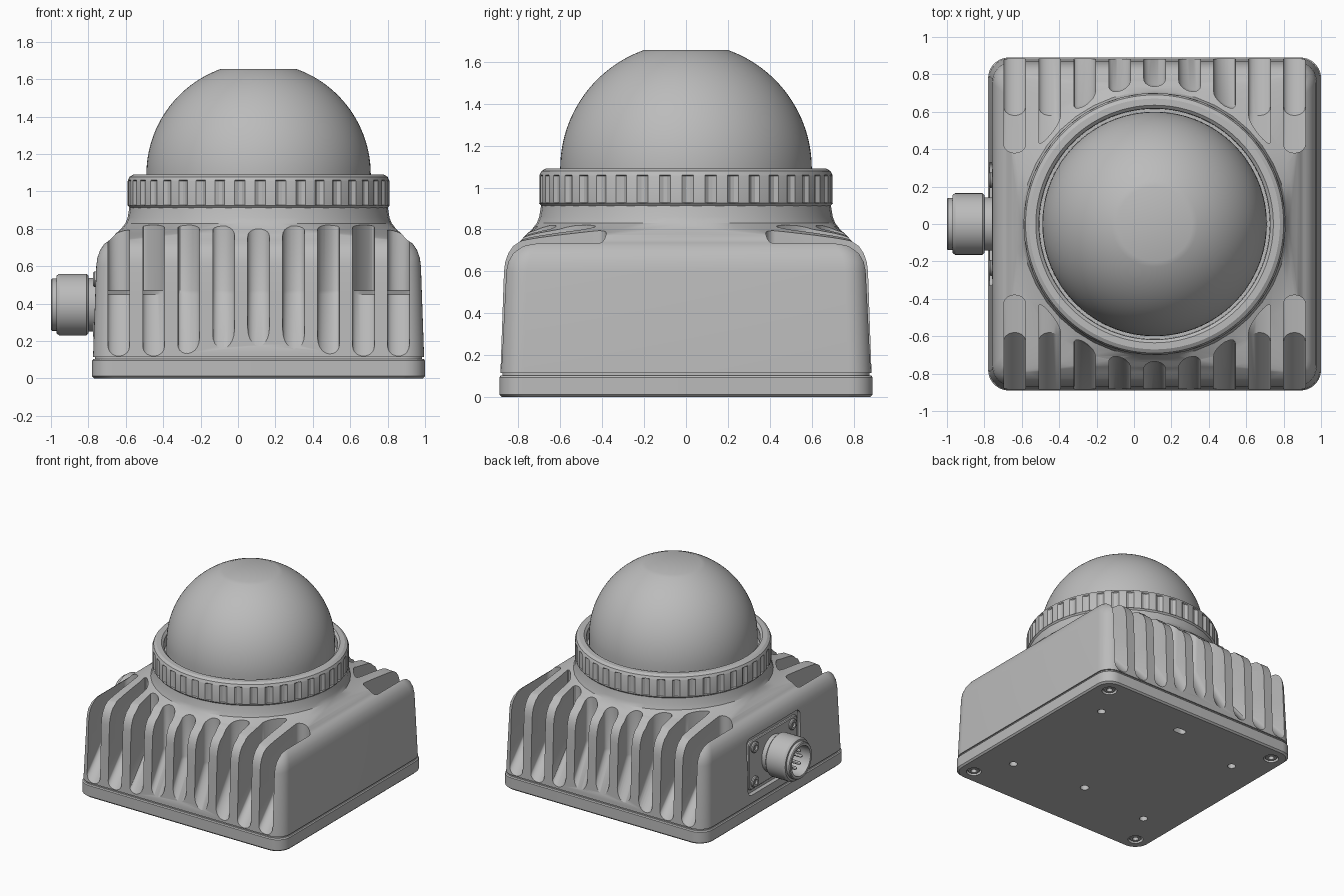
import bpy, bmesh
from math import sin, cos, pi, sqrt, radians
from mathutils import Vector

cube = bpy.data.objects.get("Cube")
if cube:
    bpy.data.objects.remove(cube, do_unlink=True)

CX = 0.11          # middle of the housing in x
CONN_Z = 0.395     # height of the connector axis

grey = bpy.data.materials.new("plain grey")
grey.use_nodes = True
grey.diffuse_color = (0.5, 0.5, 0.5, 1)
bsdf = next(n for n in grey.node_tree.nodes if n.type == 'BSDF_PRINCIPLED')
bsdf.inputs["Base Color"].default_value = (0.5, 0.5, 0.5, 1)
bsdf.inputs["Roughness"].default_value = 0.6


def rounded(w, h, r, n=10):
    """Outline of a rounded rectangle with half sizes w and h."""
    pts = []
    for q, (sx, sy) in enumerate([(1, 1), (-1, 1), (-1, -1), (1, -1)]):
        for i in range(n + 1):
            a = (q + i / n) * pi / 2
            pts.append((sx * (w - r) + r * cos(a), sy * (h - r) + r * sin(a)))
    return pts


def circle(r, n=48):
    return [(r * cos(2 * pi * i / n), r * sin(2 * pi * i / n)) for i in range(n)]


def upright(outline, z, x=CX, y=0):
    return [(x + a, y + b, z) for a, b in outline]


def sideways(outline, x, y=0, z=CONN_Z):
    return [(x, y + a, z + b) for a, b in outline]


def loft(bm, rings, closed=False):
    """Skin a stack of outlines; cap the ends, or join last to first."""
    vs = [[bm.verts.new(p) for p in ring] for ring in rings]
    n = len(vs[0])
    pairs = list(zip(vs, vs[1:]))
    if closed:
        pairs.append((vs[-1], vs[0]))
    else:
        bm.faces.new(vs[0][::-1])
        bm.faces.new(vs[-1])
    for a, b in pairs:
        for i in range(n):
            j = (i + 1) % n
            bm.faces.new((a[i], a[j], b[j], b[i]))


def finish(name, bm, angle=30):
    bmesh.ops.remove_doubles(bm, verts=bm.verts, dist=1e-5)
    bmesh.ops.recalc_face_normals(bm, faces=bm.faces)
    me = bpy.data.meshes.new(name)
    bm.to_mesh(me)
    bm.free()
    me.materials.append(grey)
    ob = bpy.data.objects.new(name, me)
    bpy.context.collection.objects.link(ob)
    smooth(ob, angle)
    return ob


def smooth(ob, angle=30):
    bpy.ops.object.select_all(action='DESELECT')
    ob.select_set(True)
    bpy.context.view_layer.objects.active = ob
    bpy.ops.object.shade_smooth_by_angle(angle=radians(angle))


def part(name, rings, closed=False):
    bm = bmesh.new()
    loft(bm, rings, closed)
    return finish(name, bm)


def cut(ob, bm):
    cutter = finish("cutter", bm)
    cutter.hide_render = True
    mod = ob.modifiers.new("cut", 'BOOLEAN')
    mod.object = cutter
    mod.operation = 'DIFFERENCE'
    mod.solver = 'EXACT'
    bpy.context.view_layer.objects.active = ob
    bpy.ops.object.modifier_apply(modifier=mod.name)
    bpy.data.objects.remove(cutter, do_unlink=True)
    smooth(ob)


# Housing: rounded square rising into a round neck
sections = [(0.115, 0.885, 0.11), (0.6, 0.868, 0.11), (0.645, 0.862, 0.11),
            (0.685, 0.848, 0.11), (0.72, 0.825, 0.11), (0.742, 0.793, 0.11),
            (0.775, 0.763, 0.4), (0.8, 0.735, 0.6), (0.83, 0.712, 0.712),
            (0.86, 0.7, 0.7), (0.92, 0.69, 0.69)]
housing = part("housing", [upright(rounded(h, h, r), z) for z, h, r in sections])


# Cooling slots: U-shaped pockets with a ramped floor, ending around the neck
def slot_end(x):
    return max(0.38, sqrt(max(0, 0.735 ** 2 - x * x)))


def slot_ring(mid, z, depth, side, half=0.058, steps=10):
    ring = []
    for i in range(steps + 1):
        a = pi * i / steps
        x = mid - half * cos(a)
        ring.append((CX + x, side * (depth(x) + 0.045 * (1 - sin(a))), z))
    ring.append((CX + mid + half, side * 1.2, z))
    ring.append((CX + mid - half, side * 1.2, z))
    return ring


slots = bmesh.new()
for side in (-1, 1):
    for i in range(-4, 5):
        mid = i * 0.187
        ramp_top = lambda x: max(slot_end(x) + 0.01, 0.58)
        stages = [(0.06, lambda x: 0.94), (0.45, ramp_top),
                  (0.47, slot_end), (1.1, slot_end)]
        loft(slots, [slot_ring(mid, z, d, side) for z, d in stages])
cut(housing, slots)

# Connector pocket in the side wall
pocket = bmesh.new()
outline = rounded(0.33, 0.22, 0.04, 5)
loft(pocket, [sideways(outline, -0.9), sideways(outline, -0.74)])
cut(housing, pocket)

# Seam and base plate
part("seam", [upright(rounded(0.875, 0.875, 0.1), z) for z in (0.09, 0.125)])
base = part("base_plate", [upright(rounded(h, h, 0.11), z) for z, h in
                           [(0, 0.878), (0.012, 0.89), (0.095, 0.89), (0.103, 0.884)]])

# Mounting holes and screw recesses underneath
corners = [(sx, sy) for sx in (-1, 1) for sy in (-1, 1)]
holes = bmesh.new()
spots = [(sx * 0.62, sy * 0.5, circle(0.03, 24)) for sx, sy in corners]
spots += [(sx * 0.77, sy * 0.77, circle(0.055, 24)) for sx, sy in corners]
spots += [(0, -0.43, circle(0.032, 24)), (0, 0.65, rounded(0.05, 0.028, 0.027, 5))]
for x, y, shape in spots:
    loft(holes, [upright(shape, z, CX + x, y) for z in (-0.05, 0.05)])
cut(base, holes)

# Base screws with hexagonal sockets
for sx, sy in corners:
    rings = [(0.06, circle(0.046, 24)), (0.012, circle(0.046, 24)),
             (0.006, circle(0.04, 24)), (0.006, circle(0.022, 24)),
             (0.03, circle(0.02, 24))]
    part("base_screw", [upright(c, z, CX + sx * 0.77, sy * 0.77) for z, c in rings])

# Clamping ring with shallow grip notches
NOTCHES = 40


def ring_outline(r, notch):
    n = NOTCHES * 6
    return [((r - (notch if i % 6 in (0, 1) else 0)) * cos(2 * pi * i / n),
             (r - (notch if i % 6 in (0, 1) else 0)) * sin(2 * pi * i / n))
            for i in range(n)]


ring_profile = [(0.908, 0.6, 0), (0.908, 0.685, 0), (0.925, 0.7, 0), (0.928, 0.7, 0.012),
                (1.055, 0.7, 0.012), (1.06, 0.698, 0), (1.078, 0.69, 0), (1.09, 0.67, 0),
                (1.09, 0.635, 0), (1.075, 0.618, 0), (1.0, 0.616, 0), (1.0, 0.6, 0)]
part("clamping_ring", [upright(ring_outline(r, d), z) for z, r, d in ring_profile], True)

# Dome with a flat top
DOME_Z, DOME_R = 1.09, 0.6
dome_rings = [upright(circle(DOME_R, 96), 0.95)]
for i in range(25):
    a = radians(70.5) * i / 24
    dome_rings.append(upright(circle(DOME_R * cos(a), 96), DOME_Z + DOME_R * sin(a)))
part("dome", dome_rings)

# Connector flange with four screws
part("connector_flange", [sideways(rounded(w, w - 0.11, 0.03, 5), x) for x, w in
                          [(-0.72, 0.3), (-0.752, 0.3), (-0.758, 0.294)]])
for sy, sz in corners:
    rings = [(-0.74, 0.042), (-0.768, 0.042), (-0.774, 0.036), (-0.774, 0.02), (-0.762, 0.018)]
    part("flange_screw", [sideways(circle(r, 20), x, sy * 0.235, CONN_Z + sz * 0.135)
                          for x, r in rings])

# Connector barrel, hollow at its mouth
barrel = [(-0.74, 0.143), (-0.8, 0.143), (-0.8, 0.155), (-0.81, 0.165), (-0.955, 0.165),
          (-0.97, 0.155), (-0.97, 0.14), (-0.994, 0.14), (-1.0, 0.134), (-1.0, 0.115),
          (-0.85, 0.112)]
part("connector_barrel", [sideways(circle(r), x) for x, r in barrel])
for i in range(8):
    y, z = (0.07 * cos(i * pi / 4), 0.07 * sin(i * pi / 4))
    part("connector_pin", [sideways(circle(r, 12), x, y, CONN_Z + z) for x, r in
                           [(-0.84, 0.013), (-0.95, 0.013), (-0.96, 0.007)]])
